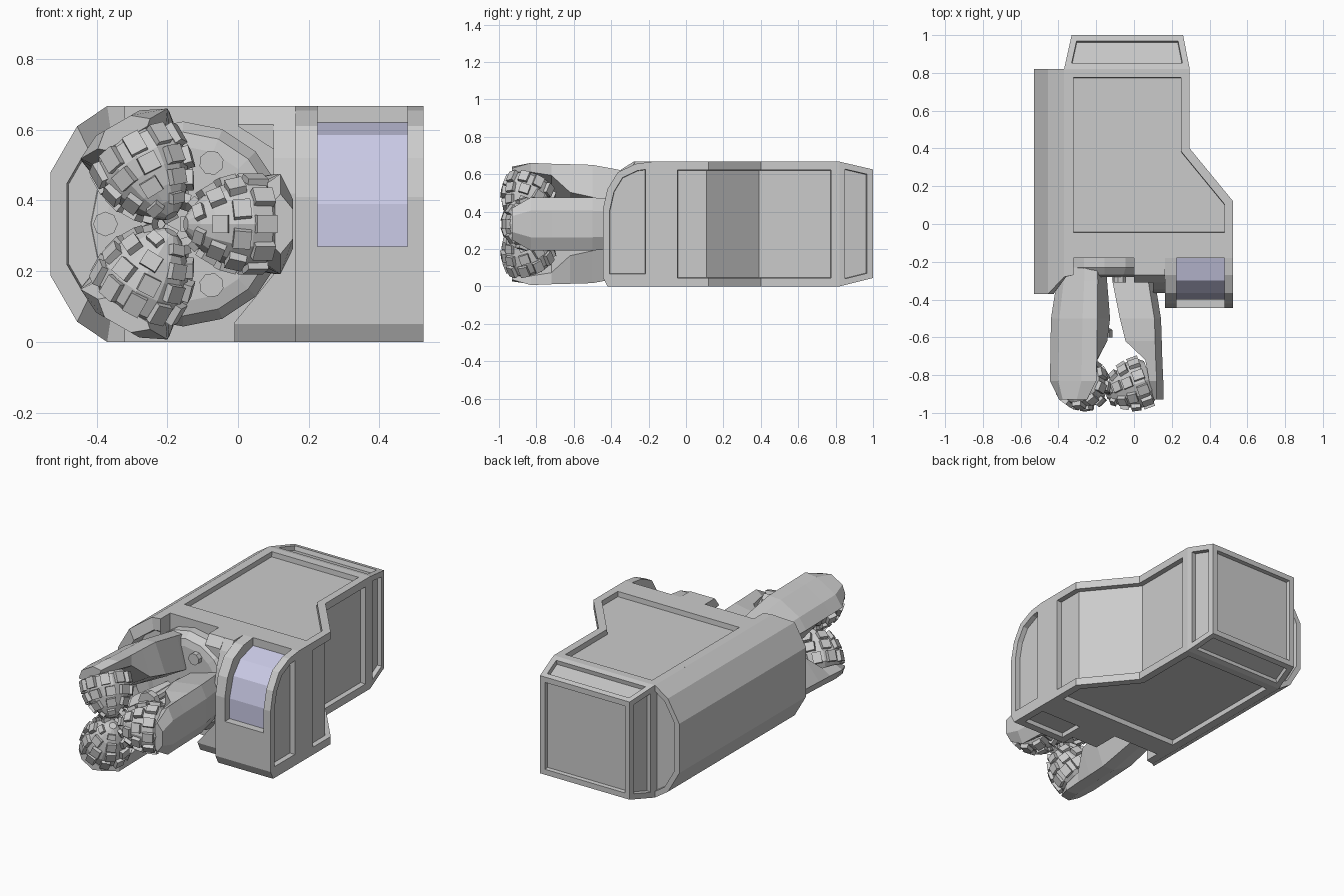
import bpy, bmesh, math
from mathutils import Matrix, Vector

if "Cube" in bpy.data.objects:
    bpy.data.objects.remove(bpy.data.objects["Cube"])


def material(name, rgb):
    m = bpy.data.materials.new(name)
    m.diffuse_color = (*rgb, 1)
    m.use_nodes = True
    m.node_tree.nodes["Principled BSDF"].inputs["Base Color"].default_value = m.diffuse_color
    return m


GREY = material("grey metal", (0.6, 0.6, 0.6))
GLASS = material("pale blue glass", (0.6, 0.6, 0.8))


def finish(name, bm):
    bmesh.ops.recalc_face_normals(bm, faces=bm.faces)
    me = bpy.data.meshes.new(name)
    bm.to_mesh(me)
    bm.free()
    ob = bpy.data.objects.new(name, me)
    me.materials.append(GREY)
    me.materials.append(GLASS)
    bpy.context.collection.objects.link(ob)
    return ob


def loft(rings, bm=None):
    bm = bm or bmesh.new()
    vs = [[bm.verts.new(p) for p in r] for r in rings]
    n = len(vs[0])
    for a, b in zip(vs, vs[1:]):
        for i in range(n):
            j = (i + 1) % n
            bm.faces.new((a[i], a[j], b[j], b[i]))
    bm.faces.new(vs[0])
    bm.faces.new(vs[-1])
    bmesh.ops.recalc_face_normals(bm, faces=bm.faces)
    return bm


def prism(pts, axis, a, b):
    def put(p, d):
        q = list(p)
        q.insert("xyz".index(axis), d)
        return q
    return loft([[put(p, a) for p in pts], [put(p, b) for p in pts]])


def panel(bm, test, width=0.05, depth=0.03, joined=False):
    """Sink a framed, straight-walled panel into every face that passes the test."""
    bm.normal_update()
    faces = [f for f in bm.faces if test(f.normal, f.calc_center_median())]
    for group in ([faces] if joined else [[f] for f in faces]):
        for w, d in ((width, 0), (.002, -depth)):
            bmesh.ops.inset_region(bm, faces=group, thickness=w, depth=d,
                                   use_even_offset=True, use_boundary=True)


H = 0.667

# Main hull with sunken panels
plan = [(-.37, -.09), (.525, -.09), (.525, .12), (.295, .40), (.295, .82), (-.37, .82)]
bm = prism(plan, "z", 0, H)
panel(bm, lambda n, c: abs(n.z) > .9, width=.045)
panel(bm, lambda n, c: n.x > .5 and abs(c.z - H / 2) < .01 and c.x > .28, width=.045, joined=True)
finish("hull", bm)

# Plain frame ahead of the hull panels
finish("hull_front_frame", prism([(-.37, -.18), (.525, -.18), (.525, -.09), (-.37, -.09)], "z", 0, H))

# Tapered tail with a panel on each outer face
bm = loft([[(-.37, .82, 0), (.295, .82, 0), (.295, .82, H), (-.37, .82, H)],
           [(-.33, 1, .045), (.26, 1, .045), (.26, 1, .625), (-.33, 1, .625)]])
panel(bm, lambda n, c: c.y > .83, width=.032, depth=.025)
finish("tail", bm)

# Faceted side barrel with a recessed front bay
half = [(-.32, H, -.27), (-.37, H, -.28), (-.455, .61, -.37), (-.53, .48, -.37)]
edge = half + [(x, H - z, y) for x, z, y in reversed(half)]


def shrunk(k, dy):
    return [(-.32 + (x + .32) * k, min(y + dy, -.265), H / 2 + (z - H / 2) * k) for x, z, y in edge]


bm = loft([[(x, .82, z) for x, z, y in edge], [(x, y, z) for x, z, y in edge],
           shrunk(.78, 0), shrunk(.76, .1)])
panel(bm, lambda n, c: n.y > .9, width=.03, depth=.02)
finish("side_barrel", bm)

# Cab floor with a sunken underside panel
bm = loft([[(.163, -.42, 0), (.525, -.42, 0), (.525, -.18, 0), (.163, -.18, 0)],
           [(.163, -.435, .03), (.525, -.435, .03), (.525, -.18, .03), (.163, -.18, .03)]])
panel(bm, lambda n, c: n.z < -.9, width=.045, depth=.025)
finish("cab_floor", bm)

# Cab side frames, following the curved nose
nose = [(-.18, .03), (-.435, .03), (-.445, .05), (-.445, .41), (-.42, .52), (-.365, .61), (-.27, .655), (-.18, H)]
for name, a, b in (("cab_inner_frame", .163, .225), ("cab_outer_frame", .48, .525)):
    bm = prism(nose, "x", a, b)
    panel(bm, lambda n, c: n.x > .9 and c.x > .5, width=.037)
    finish(name, bm)

# Cab centre with a recessed window
centre = [(-.18, .03), (-.435, .03), (-.445, .05), (-.445, .27), (-.40, .27), (-.40, .39),
          (-.365, .51), (-.30, .585), (-.18, .62)]
bm = prism(centre, "x", .225, .48)
bm.normal_update()
for f in bm.faces:
    if abs(f.normal.x) < .1 and f.normal.y < -.05 and f.calc_center_median().z > .28:
        f.material_index = 1
finish("cab_window", bm)

# Stepped joint between cab and drill bay
step = [(-.17, 0), (-.34, 0), (-.365, .05), (-.365, .42), (-.345, .52), (-.31, .61), (-.27, H), (-.17, H)]
finish("cab_joint", prism(step, "x", .10, .163))
upper = [(0, H), (0, .61), (.1, .545), (.1, H)]
finish("joint_upper_gusset", loft([[(x, -.17, z) for x, z in upper],
                                   [(x, -.27, z) for x, z in upper],
                                   [(x, -.31, min(z, .615)) for x, z in upper]]))
lower = [(-.01, 0), (-.01, .055), (.1, .19), (.163, .19), (.163, 0)]
finish("joint_lower_gusset", loft([[(x, -.17, z) for x, z in lower],
                                   [(x, -.34, z) for x, z in lower],
                                   [(x, -.365, max(z, .05)) for x, z in lower]]))

# Drill base drum
CX, CZ = -.175, H / 2


def ring(r, y, n=16, cx=CX):
    return [(cx + r * math.cos(math.tau * i / n), y, CZ + r * math.sin(math.tau * i / n)) for i in range(n)]


finish("drill_drum", loft([ring(r, y, 16, -.155) for r, y in ((.29, -.17), (.29, -.23), (.26, -.27), (.22, -.28))]))
finish("nozzle", loft([ring(.025, -.2, 8), ring(.025, -.54, 8), ring(.06, -.56, 8), ring(.06, -.60, 8)]))


# Three drill legs with a toothed cutter on each
def polar(a, r, t, y):
    return (CX + r * math.cos(a) - t * math.sin(a), y, CZ + r * math.sin(a) + t * math.cos(a))


STATIONS = [(-.18, .265, .11, .05), (-.30, .285, .125, .06), (-.50, .318, .142, .10),
            (-.62, .322, .142, .13), (-.72, .325, .142, .235), (-.83, .33, .142, .255),
            (-.93, .33, .085, .28)]
CONE = [(.10, 0), (.125, .03), (.128, .09), (.112, .14), (.085, .19), (.055, .225), (.02, .25)]
# Tooth rows: distance along cone, radius, count, height along cone
TEETH = [(.055, .122, 10, .06), (.12, .115, 9, .05), (.175, .088, 7, .045), (.22, .052, 5, .03)]

for k, label in enumerate(("right", "upper_left", "lower_left")):
    a = math.tau * k / 3
    rings = []
    for y, R, h, ri in STATIONS:
        w = min(h * .8, ri * 1.2)
        sec = [(R - .035, -h), (R, -h / 2), (R, h / 2), (R - .035, h), (ri, w), (ri, -w)]
        rings.append([polar(a, r, t, y) for r, t in sec])
    finish(label + "_drill_leg", loft(rings))

    # Cutter cone pointing inward and slightly forward
    base = Vector(polar(a, .262, 0, -.82))
    axis = (Vector(polar(a, 0, 0, -.915)) - base).normalized()
    frame = Matrix.Translation(base) @ axis.to_track_quat("Z", "Y").to_matrix().to_4x4()
    n = 12
    bm = loft([[frame @ Vector((r * math.cos(math.tau * i / n), r * math.sin(math.tau * i / n), h))
                for i in range(n)] for r, h in CONE])
    for row, (h, r, count, length) in enumerate(TEETH):
        lean = Matrix.Rotation(-.25 * row, 4, "Y")
        for i in range(count):
            spin = Matrix.Rotation(math.tau * (i + .5 * (row % 2)) / count, 4, "Z")
            size = Matrix.Diagonal((.04, r * 4.1 / count, length, 1))
            bmesh.ops.create_cube(bm, size=1, matrix=frame @ spin @ Matrix.Translation((r, 0, h)) @ lean @ size)
    finish(label + "_cutter", bm)

    # Feed pipe between the legs
    b = a + math.pi / 3
    finish(label + "_feed_pipe", loft([
        [polar(b, .2 + .035 * math.cos(math.tau * i / 8), .035 * math.sin(math.tau * i / 8), y) for i in range(8)]
        for y in (-.2, -.31)]))
